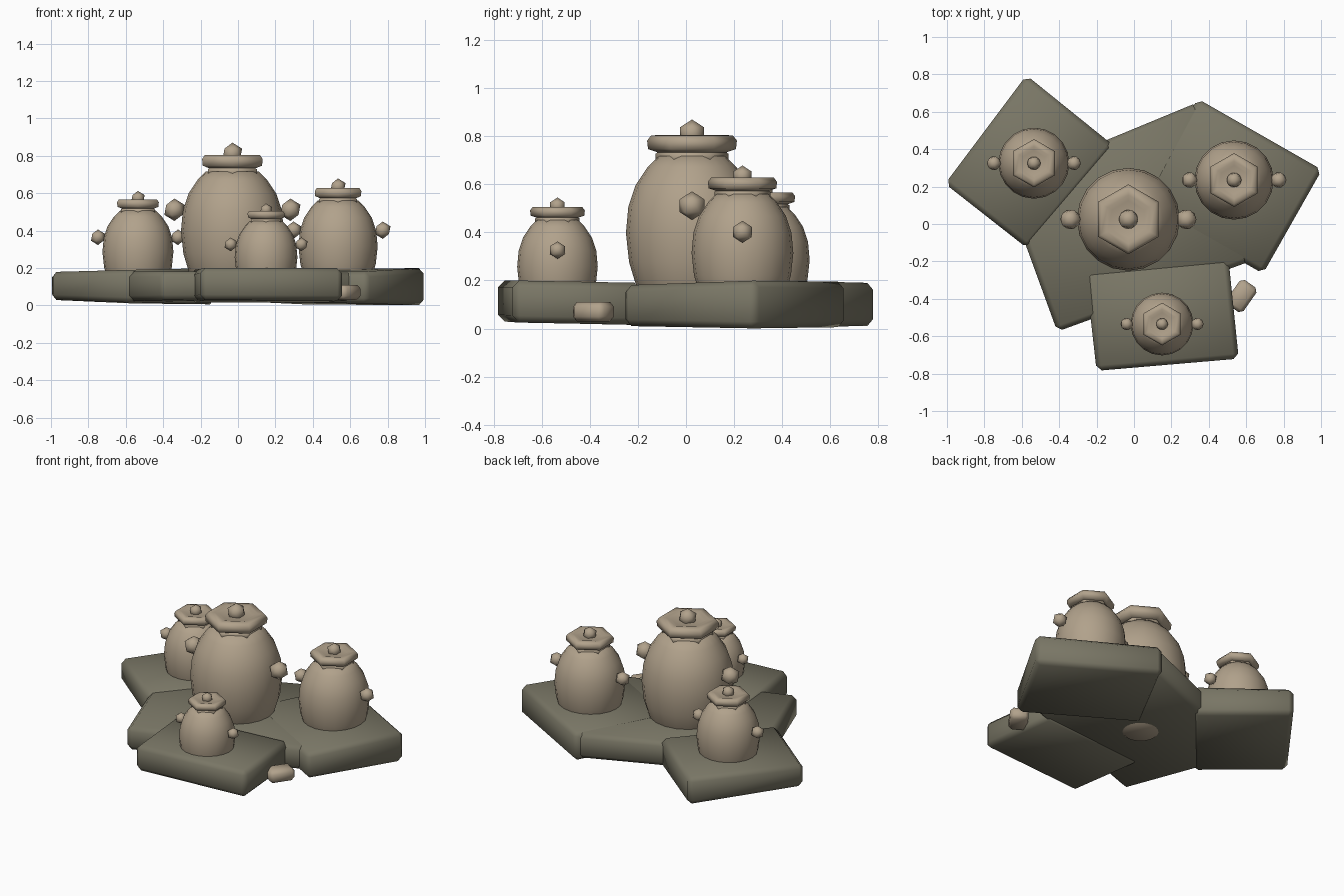
import bpy, bmesh, math
from mathutils import Matrix, Vector

cube = bpy.data.objects.get("Cube")
if cube:
    bpy.data.objects.remove(cube, do_unlink=True)


def material(name, rgb):
    m = bpy.data.materials.new(name)
    m.diffuse_color = (*rgb, 1)
    m.use_nodes = True
    bsdf = m.node_tree.nodes["Principled BSDF"]
    bsdf.inputs["Base Color"].default_value = (*rgb, 1)
    bsdf.inputs["Roughness"].default_value = 0.9
    return m


CLAY = material("tan clay", (0.44, 0.36, 0.26))
STONE = material("grey green stone", (0.19, 0.18, 0.13))


def finish(bm, name, mat, bevel=0):
    """Turn a bmesh into a smooth shaded object."""
    bmesh.ops.recalc_face_normals(bm, faces=bm.faces)
    if bevel:
        bmesh.ops.bevel(bm, geom=list(bm.edges), offset=bevel, segments=1,
                        affect='EDGES', profile=0.5)
    for f in bm.faces:
        f.smooth = True
    me = bpy.data.meshes.new(name)
    bm.to_mesh(me)
    bm.free()
    me.materials.append(mat)
    ob = bpy.data.objects.new(name, me)
    bpy.context.collection.objects.link(ob)
    return ob


def lathe(name, profile, sides, origin, scale):
    """Revolve (radius, height) points, capping both ends."""
    bm = bmesh.new()
    rings = []
    for r, z in profile:
        rings.append([bm.verts.new(origin + scale * Vector(
            (r * math.sin(i * math.tau / sides), r * math.cos(i * math.tau / sides), z)))
            for i in range(sides)])
    for a, b in zip(rings, rings[1:]):
        for i in range(sides):
            j = (i + 1) % sides
            bm.faces.new((a[i], a[j], b[j], b[i]))
    bm.faces.new(rings[0])
    bm.faces.new(rings[-1])
    return finish(bm, name, CLAY)


def ball(name, centre, radius):
    bm = bmesh.new()
    bmesh.ops.create_icosphere(bm, subdivisions=1, radius=radius,
                               matrix=Matrix.Translation(centre))
    return finish(bm, name, CLAY)


# Jars: egg-shaped body, hexagonal neck and lid, knob and two side handles
BODY = [(.10, -.02), (.19, .06), (.235, .15), (.262, .24), (.275, .36),
        (.265, .47), (.235, .56), (.185, .635), (.14, .68)]
NECK = [(.13, .64), (.152, .665), (.152, .69), (.13, .705)]
LID = [(.14, .695), (.183, .71), (.187, .745), (.17, .767),
       (.13, .768), (.10, .758)]


def jar(name, x, y, scale):
    o = Vector((x, y, 0.037))
    lathe(name + "_body", BODY, 20, o, scale)
    lathe(name + "_neck", NECK, 6, o, scale)
    lathe(name + "_lid", LID, 6, o, scale)
    ball(name + "_knob", o + scale * Vector((0, 0, .775)), .058 * scale)
    for side, sx in (("left", 1), ("right", -1)):
        ball(f"{name}_{side}_handle", o + scale * Vector((sx * .31, 0, .474)), .06 * scale)


jar("large_jar", -.03, .025, 1)
jar("back_right_jar", -.535, .325, .69)
jar("back_left_jar", .535, .235, .77)
jar("front_jar", .15, -.535, .61)


# Stone slabs: four corners (x, y, bottom, top)
def slab(name, corners, bevel=0.028):
    bm = bmesh.new()
    low = [bm.verts.new((x, y, b)) for x, y, b, t in corners]
    high = [bm.verts.new((x, y, t)) for x, y, b, t in corners]
    bm.faces.new(low)
    bm.faces.new(high)
    for i in range(4):
        j = (i + 1) % 4
        bm.faces.new((low[i], low[j], high[j], high[i]))
    return finish(bm, name, STONE, bevel)


slab("back_right_slab", [(-1.01, .215, .03, .178), (-.57, -.13, .015, .19),
                         (-.11, .42, .005, .2), (-.575, .795, .01, .19)])
slab("back_left_slab", [(.03, .11, .02, .185), (.69, -.265, .01, .18),
                        (1.005, .29, 0, .2), (.34, .67, .005, .195)])
slab("front_slab", [(-.2, -.785, .03, .2), (.56, -.72, .025, .2),
                    (.505, -.185, .015, .19), (-.26, -.255, .015, .19)])
slab("middle_slab", [(-.41, -.575, .028, .182), (.62, -.2, .025, .18),
                     (.34, .65, .02, .185), (-.7, .22, .02, .18)])

# Small pebble resting beside the front slab
bm = bmesh.new()
bmesh.ops.create_cube(bm, size=1, matrix=Matrix.Translation((.575, -.385, .07))
                      @ Matrix.Rotation(math.radians(55), 4, 'Z')
                      @ Matrix.Diagonal((.16, .11, .08, 1)))
finish(bm, "pebble", CLAY, 0.02)
